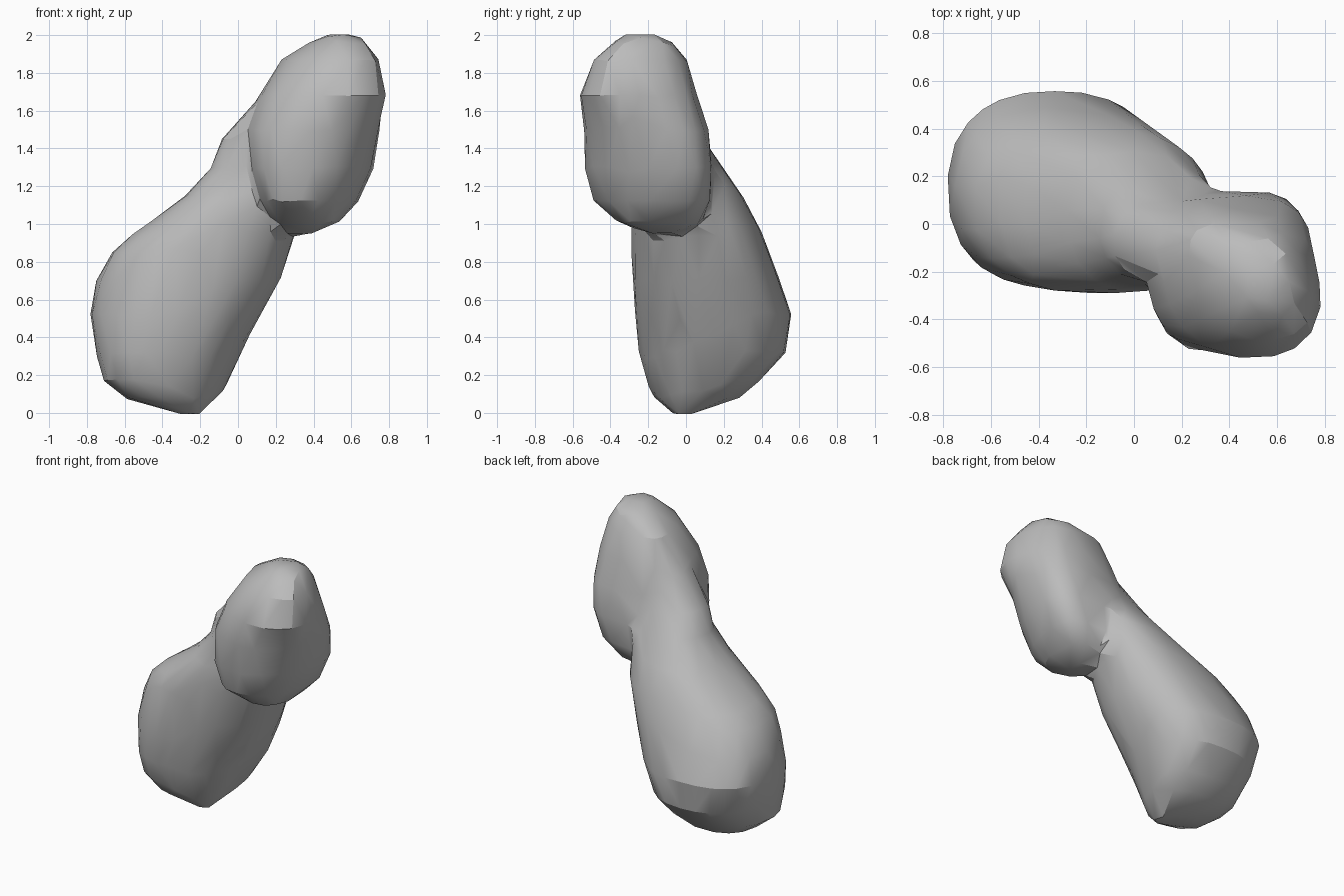
import bpy, bmesh, math

cube = bpy.data.objects.get("Cube")
if cube:
    bpy.data.objects.remove(cube, do_unlink=True)

SIDES = 28

rock = bpy.data.materials.new("grey rock")
rock.use_nodes = True
rock.diffuse_color = (0.5, 0.5, 0.5, 1)
rock.node_tree.nodes["Principled BSDF"].inputs["Base Color"].default_value = rock.diffuse_color


def soft(value, power):
    """Cosine or sine, squared off more for a higher power."""
    return math.copysign(abs(value) ** (2 / power), value)


def loft_lobe(bm, slices, front_power, back_power):
    """Closed skin through level slices: height, x range, y range, skew."""
    rings = []
    for z, x0, x1, y0, y1, skew in slices:
        half_x, half_y = (x1 - x0) / 2, (y1 - y0) / 2
        radius_x = math.sqrt(half_x ** 2 - skew ** 2)
        ring = []
        for i in range(SIDES):
            angle = math.tau * i / SIDES
            power = back_power if math.sin(angle) > 0 else front_power
            c, s = soft(math.cos(angle), power), soft(math.sin(angle), power)
            ring.append(bm.verts.new(((x0 + x1) / 2 + radius_x * c + skew * s,
                                      (y0 + y1) / 2 + half_y * s, z)))
        rings.append(ring)
    for low, high in zip(rings, rings[1:]):
        for i in range(SIDES):
            j = (i + 1) % SIDES
            bm.faces.new((low[i], low[j], high[j], high[i]))
    bm.faces.new(list(reversed(rings[0])))
    bm.faces.new(rings[-1])


# Large lower lobe, narrowing into the neck
large_lobe = [
    (-.01, -.29, -.19, -.06, .02, 0),
    (.03, -.44, -.17, -.11, .15, 0),
    (.08, -.6, -.11, -.17, .29, .02),
    (.17, -.71, -.05, -.21, .39, .04),
    (.32, -.75, .02, -.25, .53, .04),
    (.52, -.785, .12, -.27, .56, 0),
    (.7, -.75, .22, -.28, .5, -.02),
    (.85, -.67, .27, -.29, .44, 0),
    (.94, -.57, .3, -.29, .41, 0),
    (1, -.48, .33, -.29, .38, 0),
    (1.15, -.28, .34, -.28, .3, 0),
    (1.3, -.14, .4, -.26, .2, 0),
    (1.45, -.09, .4, -.25, .09, 0),
    (1.6, .05, .4, -.27, .03, 0),
    (1.72, .15, .4, -.28, -.02, 0),
]

# Small upper lobe
small_lobe = [
    (.95, .26, .4, -.22, -.04, 0),
    (1.01, .2, .54, -.36, .08, 0),
    (1.12, .12, .63, -.49, .13, .05),
    (1.3, .08, .71, -.54, .14, .06),
    (1.5, .06, .75, -.54, .12, .02),
    (1.68, .12, .785, -.565, .06, -.05),
    (1.87, .24, .745, -.49, .01, -.07),
    (1.96, .38, .68, -.39, -.07, -.03),
    (2.005, .48, .62, -.32, -.16, 0),
]

bm = bmesh.new()
loft_lobe(bm, large_lobe, 2.3, 2.4)
loft_lobe(bm, small_lobe, 2.2, 2.9)
mesh = bpy.data.meshes.new("rocky_body")
bm.to_mesh(mesh)
bm.free()
body = bpy.data.objects.new("rocky_body", mesh)
bpy.context.collection.objects.link(body)
bpy.context.view_layer.objects.active = body
body.select_set(True)

# Fuse the lobes, soften the crease, then facet the surface
fuse = body.modifiers.new("fuse", "REMESH")
fuse.mode = "VOXEL"
fuse.voxel_size = 0.025
soften = body.modifiers.new("soften", "SMOOTH")
soften.factor = 0.5
soften.iterations = 8
facet = body.modifiers.new("facet", "DECIMATE")
facet.ratio = 0.02
for modifier in list(body.modifiers):
    bpy.ops.object.modifier_apply(modifier=modifier.name)

body.data.materials.clear()
body.data.materials.append(rock)
for face in body.data.polygons:
    face.material_index = 0
bpy.ops.object.shade_smooth_by_angle(angle=math.radians(25))
